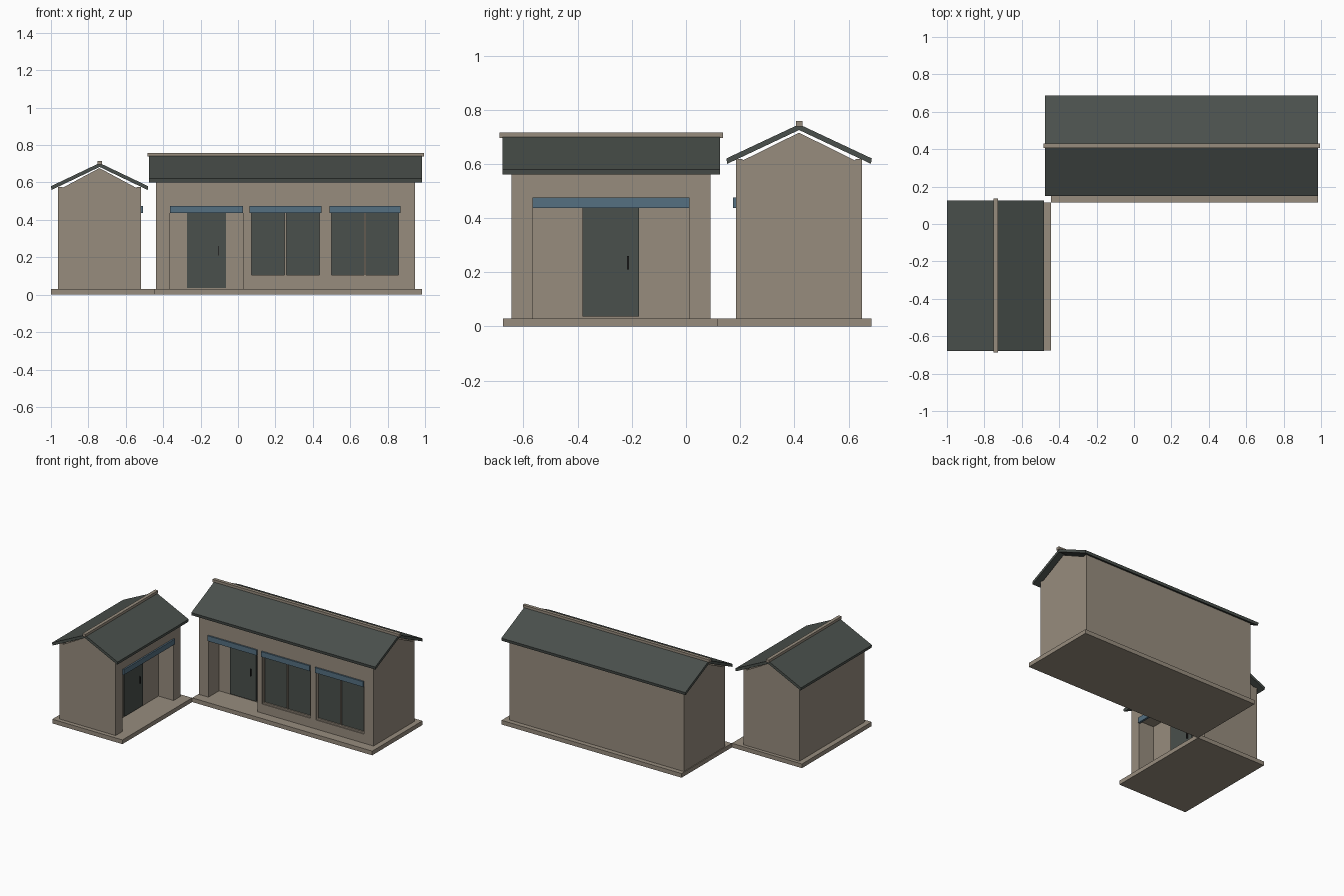
import bpy
import bmesh
from mathutils import Matrix

if "Cube" in bpy.data.objects:
    bpy.data.objects.remove(bpy.data.objects["Cube"])


def material(name, rgb):
    m = bpy.data.materials.new(name)
    m.diffuse_color = (*rgb, 1)
    m.use_nodes = True
    m.node_tree.nodes["Principled BSDF"].inputs["Base Color"].default_value = m.diffuse_color
    return m


STONE = material("warm_stone", (0.31, 0.265, 0.208))
SLATE = material("dark_slate", (0.068, 0.08, 0.072))
BLUE = material("awning_blue", (0.09, 0.16, 0.22))
BLACK = material("handle_dark", (0.02, 0.02, 0.02))


def extrude_x(name, mat, profile, x0, x1, M):
    """Extrude a (y, z) profile along x, placed by matrix M."""
    bm = bmesh.new()
    face = bm.faces.new([bm.verts.new((x0, y, z)) for y, z in profile])
    ext = bmesh.ops.extrude_face_region(bm, geom=[face])
    verts = [g for g in ext["geom"] if isinstance(g, bmesh.types.BMVert)]
    bmesh.ops.translate(bm, verts=verts, vec=(x1 - x0, 0, 0))
    bm.transform(M)
    bmesh.ops.recalc_face_normals(bm, faces=bm.faces)
    mesh = bpy.data.meshes.new(name)
    bm.to_mesh(mesh)
    bm.free()
    mesh.materials.append(mat)
    ob = bpy.data.objects.new(name, mesh)
    bpy.context.collection.objects.link(ob)
    return ob


def box(name, mat, x0, x1, y0, y1, z0, z1, M):
    return extrude_x(name, mat, [(y0, z0), (y1, z0), (y1, z1), (y0, z1)], x0, x1, M)


def cut(target, *dims, M):
    c = box(target.name + "_cutter", STONE, *dims, M)
    c.hide_render = True
    c.hide_viewport = False
    c.display_type = 'WIRE'
    mod = target.modifiers.new("opening", 'BOOLEAN')
    mod.operation = 'DIFFERENCE'
    mod.solver = 'EXACT'
    mod.object = c


def building(tag, M, base, wall, eave, peak, roof, roof_z, alcove, door, windows):
    """Gabled house along x, front facing -y in its own frame."""
    n = lambda part: tag + "_" + part
    x0, x1, y0, y1 = wall
    ym = (y0 + y1) / 2
    box(n("platform"), STONE, *base, 0, 0.03, M)
    walls = extrude_x(n("walls"), STONE,
                      [(y0, 0.03), (y1, 0.03), (y1, eave), (ym, peak), (y0, eave)], x0, x1, M)

    # roof slopes, eave beams and ridge cap
    rx0, rx1, ry0, ry1 = roof
    lo, hi = roof_z
    rm, t = (ry0 + ry1) / 2, 0.02
    extrude_x(n("roof"), SLATE,
              [(ry0, lo), (ry0 + 0.003, lo - t), (rm, hi - t - 0.001),
               (ry1 - 0.003, lo - t), (ry1, lo), (rm, hi)], rx0, rx1, M)
    for side, a in (("front", y0), ("back", y1 - 0.025)):
        box(n(side + "_eave_beam"), STONE, x0, x1, a, a + 0.025, eave - 0.005, eave + 0.018, M)
    box(n("ridge_cap"), STONE, rx0 - 0.01, rx1 + 0.01, rm - 0.012, rm + 0.012,
        hi - 0.008, hi + 0.012, M)

    # recessed porch with door
    depth = 0.12
    a0, a1 = alcove
    cut(walls, a0, a1, y0 - 0.05, y0 + depth, 0.0, 0.455, M=M)
    yb = y0 + depth
    box(n("door"), SLATE, *door, yb - 0.008, yb + 0.004, 0.036, 0.445, M)
    hx = door[1] - 0.04
    box(n("door_handle"), BLACK, hx - 0.003, hx + 0.003, yb - 0.016, yb - 0.006, 0.21, 0.26, M)
    box(n("porch_awning"), BLUE, a0, a1, y0 - 0.011, y0 + 0.004, 0.437, 0.475, M)

    # windows: shallow opening, frame, two panes, awning
    for i, (w0, w1) in enumerate(windows):
        w = n("window_%d_" % (i + 1))
        cut(walls, w0, w1, y0 - 0.05, y0 + 0.03, 0.095, 0.455, M=M)
        wm, f = (w0 + w1) / 2, 0.011
        box(w + "glass", SLATE, w0 + f, w1 - f, y0 + 0.018, y0 + 0.026, 0.106, 0.45, M)
        for part, p0, p1, z0, z1 in (("left_frame", w0, w0 + f, 0.095, 0.455),
                                     ("right_frame", w1 - f, w1, 0.095, 0.455),
                                     ("mullion", wm - 0.005, wm + 0.005, 0.106, 0.455),
                                     ("sill", w0 + f, w1 - f, 0.095, 0.106)):
            box(w + part, STONE, p0, p1, y0 + 0.008, y0 + 0.03, z0, z1, M)
        box(w + "awning", BLUE, w0, w1, y0 - 0.011, y0 + 0.004, 0.437, 0.475, M)


# long main hall facing the front
building("main", Matrix.Identity(4),
         base=(-0.444, 0.984, 0.115, 0.684), wall=(-0.438, 0.946, 0.184, 0.65),
         eave=0.6, peak=0.715, roof=(-0.475, 0.984, 0.149, 0.686), roof_z=(0.62, 0.746),
         alcove=(-0.363, 0.026), door=(-0.272, -0.064),
         windows=((0.062, 0.446), (0.488, 0.87)))

# side hall turned a quarter so its front faces +x
building("side", Matrix.Rotation(1.5707963, 4, 'Z'),
         base=(-0.675, 0.115, 0.444, 1.0), wall=(-0.645, 0.09, 0.519, 0.963),
         eave=0.558, peak=0.677, roof=(-0.678, 0.126, 0.48, 1.0), roof_z=(0.58, 0.704),
         alcove=(-0.566, 0.012), door=(-0.383, -0.174), windows=())
